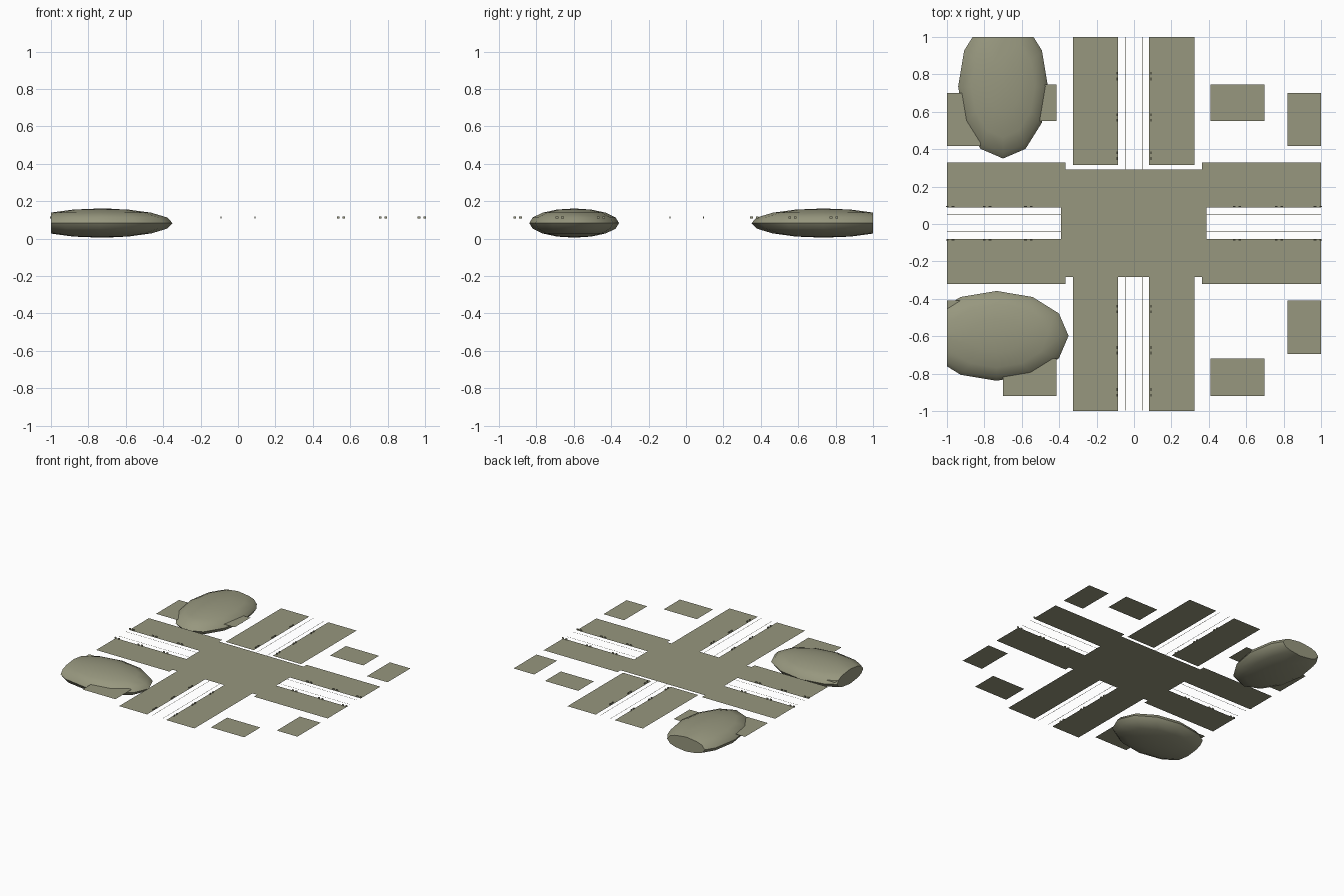
import bpy, bmesh, math
from mathutils import Vector, Matrix

if "Cube" in bpy.data.objects:
    bpy.data.objects.remove(bpy.data.objects["Cube"])

Z = 0.106  # street level
mat = bpy.data.materials.new("olive")
mat.diffuse_color = (0.31, 0.31, 0.21, 1)
mat.use_nodes = True
mat.node_tree.nodes["Principled BSDF"].inputs["Base Color"].default_value = mat.diffuse_color


def finish(name, bm, smooth=False):
    me = bpy.data.meshes.new(name)
    bm.to_mesh(me)
    bm.free()
    ob = bpy.data.objects.new(name, me)
    bpy.context.collection.objects.link(ob)
    me.materials.append(mat)
    if smooth:
        bpy.ops.object.select_all(action='DESELECT')
        ob.select_set(True)
        bpy.context.view_layer.objects.active = ob
        bpy.ops.object.shade_smooth_by_angle(angle=math.radians(50))
    return ob


def slab(name, x0, x1, y0, y1, z=Z):
    bm = bmesh.new()
    bm.faces.new([bm.verts.new(p) for p in
                  ((x0, y0, z), (x1, y0, z), (x1, y1, z), (x0, y1, z))])
    return finish(name, bm)


# Crossing and the paired pavements along each arm
slab("crossing", -0.39, 0.387, -0.284, 0.291)
for side, (x0, x1) in (("left", (-0.327, -0.085)), ("right", (0.08, 0.324))):
    slab("north_pavement_" + side, x0, x1, 0.315, 1)
    slab("south_pavement_" + side, x0, x1, -1, -0.284)
for side, (y0, y1) in (("upper", (0.087, 0.328)), ("lower", (-0.322, -0.08))):
    slab("west_pavement_" + side, -1, -0.367, y0, y1, Z - 0.0003)
    slab("east_pavement_" + side, 0.363, 1, y0, y1, Z - 0.0003)

# Building plots in the four corners
for xn, wide, narrow in (("west", (-0.7, -0.415), (-1, -0.82)),
                         ("east", (0.41, 0.697), (0.822, 1))):
    slab("north_plot_" + xn, *wide, 0.55, 0.745)
    slab("south_plot_" + xn, *wide, -0.92, -0.72)
    slab("north_side_plot_" + xn, *narrow, 0.417, 0.70)
    slab("south_side_plot_" + xn, *narrow, -0.695, -0.41)

# Thin lane lines that turn each corner of the crossing
for sx in (-1, 1):
    for sy in (-1, 1):
        a, r, w = 0.045, 0.045, 0.003
        path = [(a, 1, 1, 0)]
        for i in range(7):
            t = math.pi / 2 * i / 6
            c, s = math.cos(t), math.sin(t)
            path.append((a + r - r * c, a + r - r * s, c, s))
        path.append((1, a, 0, 1))
        bm = bmesh.new()
        rows = []
        for x, y, nx, ny in path:
            rows.append([bm.verts.new((sx * (x + k * nx), sy * (y + k * ny) + 0.004, Z + 0.0005))
                         for k in (-w / 2, w / 2)])
        for p, q in zip(rows, rows[1:]):
            bm.faces.new((p[0], p[1], q[1], q[0]))
        for v in bm.verts:
            v.co.y = max(-1, min(1, v.co.y))
        bmesh.ops.recalc_face_normals(bm, faces=bm.faces)
        if bm.faces[:][0].normal.z < 0:
            bmesh.ops.reverse_faces(bm, faces=bm.faces)
        finish("lane_line", bm)

# Tiny paired kerbside blocks
bm = bmesh.new()


def block(x, y, sx, sy):
    bmesh.ops.create_cube(bm, size=1, matrix=Matrix.Translation((x, y, Z + 0.006))
                          @ Matrix.Diagonal((sx, sy, 0.01, 1)))


for d in (-0.015, 0.015):
    for side in (-0.09, 0.09):
        for y in (0.365, 0.57, 0.79, -0.455, -0.675, -0.9):
            block(side, y + d, 0.006, 0.014)
        for x in (0.55, 0.775, 0.983, -0.565, -0.785, -0.983):
            block(x + d, side + 0.004, 0.014, 0.006)
finish("kerb_blocks", bm)


# Flattened mounds, cut flat at the edge of the scene
def mound(name, centre, radii, edge, normal):
    bm = bmesh.new()
    bmesh.ops.create_uvsphere(bm, u_segments=12, v_segments=8, radius=1,
                              matrix=Matrix.Translation(centre) @ Matrix.Diagonal((*radii, 1)))
    cut = bmesh.ops.bisect_plane(bm, geom=bm.verts[:] + bm.edges[:] + bm.faces[:],
                                 plane_co=edge, plane_no=normal, clear_outer=True)
    rim = [e for e in cut["geom_cut"] if isinstance(e, bmesh.types.BMEdge)]
    bmesh.ops.contextual_create(bm, geom=rim)
    bmesh.ops.recalc_face_normals(bm, faces=bm.faces)
    finish(name, bm, True)


mound("north_west_mound", (-0.70, 0.735, 0.083), (0.24, 0.385, 0.078), (0, 1, 0), (0, 1, 0))
mound("south_west_mound", (-0.735, -0.598, 0.083), (0.385, 0.24, 0.078), (-1, 0, 0), (-1, 0, 0))
